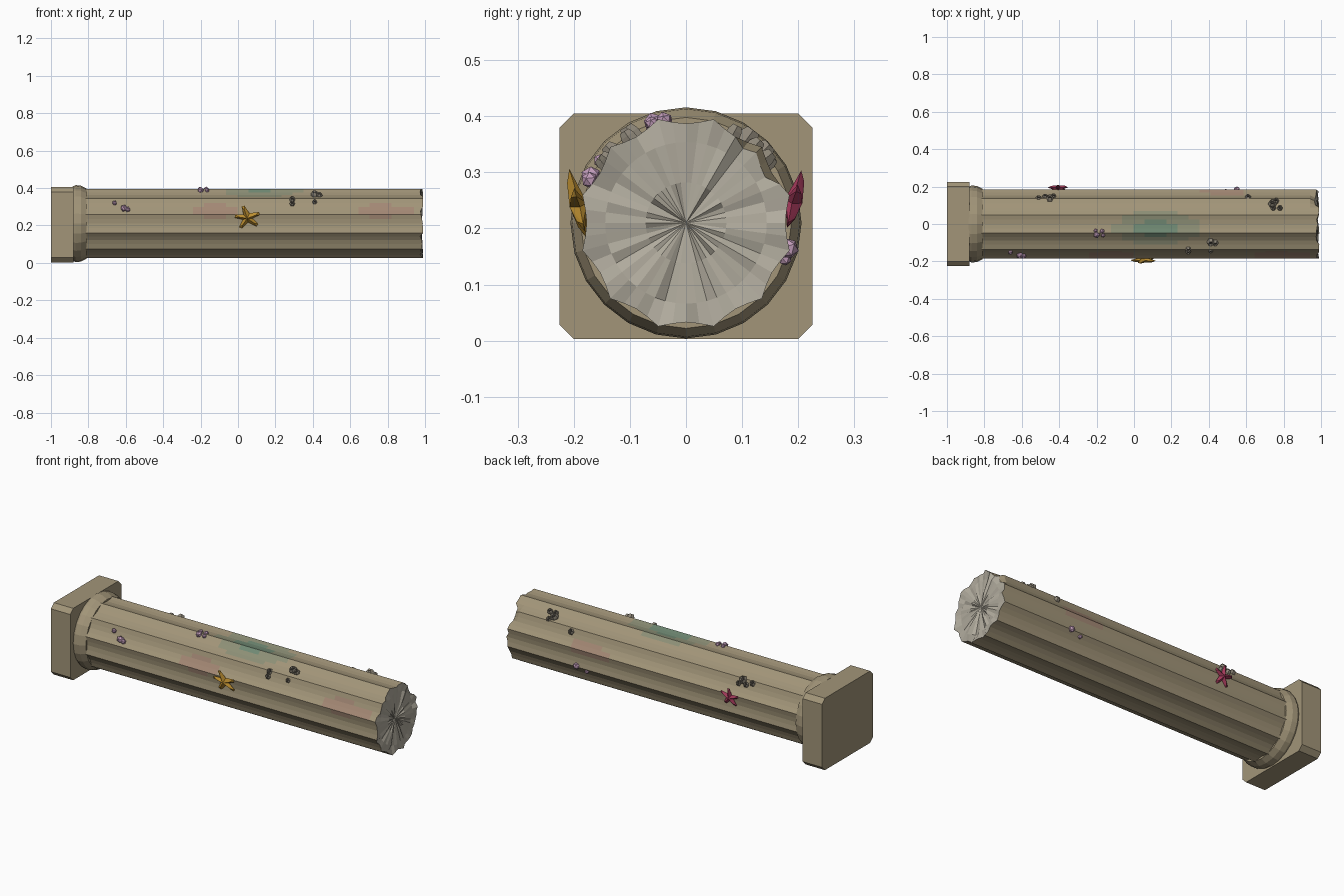
import bpy, bmesh, math, random
from mathutils import Vector, Matrix

if "Cube" in bpy.data.objects:
    bpy.data.objects.remove(bpy.data.objects["Cube"])

random.seed(4)
AXIS_Z = 0.21


def material(name, rgb):
    m = bpy.data.materials.new(name)
    m.diffuse_color = (*rgb, 1)
    m.use_nodes = True
    m.node_tree.nodes["Principled BSDF"].inputs["Base Color"].default_value = m.diffuse_color
    return m


STONE_RGB = Vector((0.36, 0.30, 0.19))
STONE = material("sandstone", STONE_RGB)
BROKEN = material("broken_stone", (0.44, 0.41, 0.34))
TEALS = [material(f"algae_{i}", STONE_RGB.lerp(Vector((0.10, 0.24, 0.17)), f)) for i, f in enumerate((0.35, 0.75))]
PINK_STAIN = material("pink_stain", STONE_RGB.lerp(Vector((0.38, 0.18, 0.16)), 0.45))
GOLD = material("gold", (0.50, 0.27, 0.03))
RED = material("crimson", (0.36, 0.04, 0.10))
LILAC = material("lilac", (0.55, 0.34, 0.50))
SHELL = material("barnacle_shell", (0.27, 0.24, 0.19))
DARK = material("barnacle_mouth", (0.04, 0.035, 0.03))


def finish(name, bm, mats):
    bmesh.ops.recalc_face_normals(bm, faces=bm.faces)
    mesh = bpy.data.meshes.new(name)
    bm.to_mesh(mesh)
    bm.free()
    for m in mats:
        mesh.materials.append(m)
    ob = bpy.data.objects.new(name, mesh)
    bpy.context.collection.objects.link(ob)
    return ob


def polar(x, r, a):
    return Vector((x, r * math.cos(a), AXIS_Z + r * math.sin(a)))


def bridge(bm, a, b, mat=0):
    n = len(a)
    for i in range(n):
        f = bm.faces.new((a[i], a[(i + 1) % n], b[(i + 1) % n], b[i]))
        f.material_index = mat


# Square plinth with chamfered corners
bm = bmesh.new()
h, c, z0, z1 = 0.225, 0.025, 0.003, 0.405
outline = [(-h, z0 + c), (-h + c, z0), (h - c, z0), (h, z0 + c),
           (h, z1 - c), (h - c, z1), (-h + c, z1), (-h, z1 - c)]
ends = [[bm.verts.new((x, y, z)) for y, z in outline] for x in (-1, -0.88)]
bridge(bm, *ends)
for ring in ends:
    bm.faces.new(ring)
finish("plinth", bm, [STONE])

# Round collar between plinth and shaft
bm = bmesh.new()
rings = [[bm.verts.new(polar(x, r, math.tau * i / 24)) for i in range(24)]
         for x, r in ((-0.885, 0.198), (-0.868, 0.206), (-0.84, 0.203), (-0.81, 0.188))]
for a, b in zip(rings, rings[1:]):
    bridge(bm, a, b)
bm.faces.new(rings[0])
bm.faces.new(rings[-1])
finish("collar", bm, [STONE])

# Fluted shaft: 12 flutes, four facets each, with a jagged broken end
bm = bmesh.new()
FLUTE = (0.191, 0.181, 0.177, 0.181)
N = 48


def flute_ring(x, jag=0.0):
    ring = []
    for i in range(N):
        a = math.radians(15) + math.tau * i / N
        r = FLUTE[i % 4]
        dx = 0
        if jag:
            dx = random.uniform(-jag, jag)
            if 2 <= i <= 5:            # chipped patch
                r -= 0.014
                dx -= 0.01
        ring.append(bm.verts.new(polar(x + dx, r, a)))
    return ring


xs = [-0.83 + 1.77 * i / 30 for i in range(31)]
rings = [flute_ring(x) for x in xs] + [flute_ring(0.982, 0.01)]
for a, b in zip(rings, rings[1:]):
    bridge(bm, a, b)
bm.faces.new(rings[0])
# Weathering stains: centre x, angle, half length, half width
algae = (0.12, math.radians(98), 0.22, 0.55)
pinks = [(-0.12, 2.75, 0.12, 0.22), (0.78, 2.75, 0.14, 0.22), (0.48, 0.30, 0.13, 0.22)]


def stain(p, s):
    a = math.atan2(p.z - AXIS_Z, p.y) % math.tau
    return math.hypot((p.x - s[0]) / s[2], (a - s[1]) / s[3])


for f in bm.faces:
    p = f.calc_center_median()
    if len(f.verts) > 4:
        continue
    d = stain(p, algae)
    if d < 1:
        f.material_index = 2 if d < 0.5 else 1
    elif any(stain(p, s) < 1 for s in pinks):
        f.material_index = 3
# Rough cap of the break
prev = rings[-1]
for frac in (0.8, 0.4):
    cur = []
    for i in range(N):
        a = math.radians(15) + math.tau * i / N
        wob = random.uniform(-0.006, 0.006)
        cur.append(bm.verts.new(polar(0.98 + wob, 0.18 * frac, a)))
    bridge(bm, prev, cur, 4)
    prev = cur
tip = bm.verts.new((0.972, 0, AXIS_Z))
for i in range(N):
    f = bm.faces.new((prev[i], prev[(i + 1) % N], tip))
    f.material_index = 4
finish("fluted_shaft", bm, [STONE, *TEALS, PINK_STAIN, BROKEN])


# Starfish: five ridged arms, leaning slightly outward at the top
def starfish(name, x, side, z, radius, angles, mat):
    bm = bmesh.new()
    tilt = math.radians(14)
    normal = Vector((0, side * math.cos(tilt), -math.sin(tilt)))
    up = Vector((0, side * math.sin(tilt), math.cos(tilt)))
    o = Vector((x, side * 0.188, z))

    def put(r, deg, lift):
        a = math.radians(deg)
        return bm.verts.new(o + Vector((1, 0, 0)) * r * math.cos(a) + up * r * math.sin(a) + normal * lift)

    rim = []
    for i, a in enumerate(angles):
        b = angles[(i + 1) % 5] + (360 if i == 4 else 0)
        rim += [put(radius * 0.97, a - 7, 0.004), put(radius * 0.97, a + 7, 0.004),
                put(radius * 0.38, (a + b) / 2, 0.002)]
    top, bottom = put(0, 0, 0.02), put(0, 0, -0.012)
    for i in range(15):
        a, b = rim[i], rim[(i + 1) % 15]
        bm.faces.new((a, b, bottom))
        if i % 3 == 0:                 # raised ridge along each arm
            ridge = put(radius * 0.65, angles[i // 3], 0.014)
            bm.faces.new((a, b, ridge))
            bm.faces.new((b, top, ridge))
            bm.faces.new((top, a, ridge))
        else:
            bm.faces.new((a, b, top))
    finish(name, bm, [mat])


starfish("gold_starfish", 0.05, -1, 0.243, 0.07, (20, 110, 173, 237, 322), GOLD)
starfish("red_starfish", -0.405, 1, 0.25, 0.058, (25, 92, 165, 235, 308), RED)


def on_surface(x, deg, r):
    a = math.radians(deg)
    n = Vector((0, math.cos(a), math.sin(a)))
    rot = n.to_track_quat('Z', 'Y').to_matrix().to_4x4()
    return Matrix.Translation(polar(x, r, a)) @ rot


# Lilac polyps
polyps = [(-0.61, 154, 0.019), (-0.59, 156, 0.015), (-0.66, 144, 0.013),
          (-0.20, 108, 0.018), (-0.17, 102, 0.014), (-0.165, 109, 0.012), (-0.205, 101, 0.012),
          (0.55, -14, 0.019), (0.49, -20, 0.012)]
for i, (x, deg, r) in enumerate(polyps):
    bm = bmesh.new()
    bmesh.ops.create_icosphere(bm, subdivisions=1, radius=r, matrix=on_surface(x, deg, 0.188))
    finish(f"polyp_{i + 1}", bm, [LILAC])

# Barnacles: six-sided cones with a sunken mouth
barnacles = [(0.29, 136, 0.019), (0.29, 144, 0.015), (0.41, 122, 0.022), (0.435, 124, 0.017), (0.41, 141, 0.014),
             (-0.51, 42, 0.018), (-0.45, 43, 0.024), (-0.475, 37, 0.016), (-0.43, 36, 0.015),
             (0.61, 39, 0.018), (0.74, 54, 0.024), (0.76, 48, 0.018), (0.78, 62, 0.016), (0.745, 62, 0.015)]
for i, (x, deg, r) in enumerate(barnacles):
    bm = bmesh.new()
    rings = [[bm.verts.new((s * r * math.cos(k * math.tau / 6), s * r * math.sin(k * math.tau / 6), t * r))
              for k in range(6)] for s, t in ((1.0, -0.4), (0.9, 0.4), (0.6, 1.0), (0.35, 0.6))]
    for j, (a, b) in enumerate(zip(rings, rings[1:])):
        bridge(bm, a, b)
    bm.faces.new(rings[0])
    bm.faces.new(rings[-1]).material_index = 1
    bm.transform(on_surface(x, deg, 0.18))
    finish(f"barnacle_{i + 1}", bm, [SHELL, DARK])
